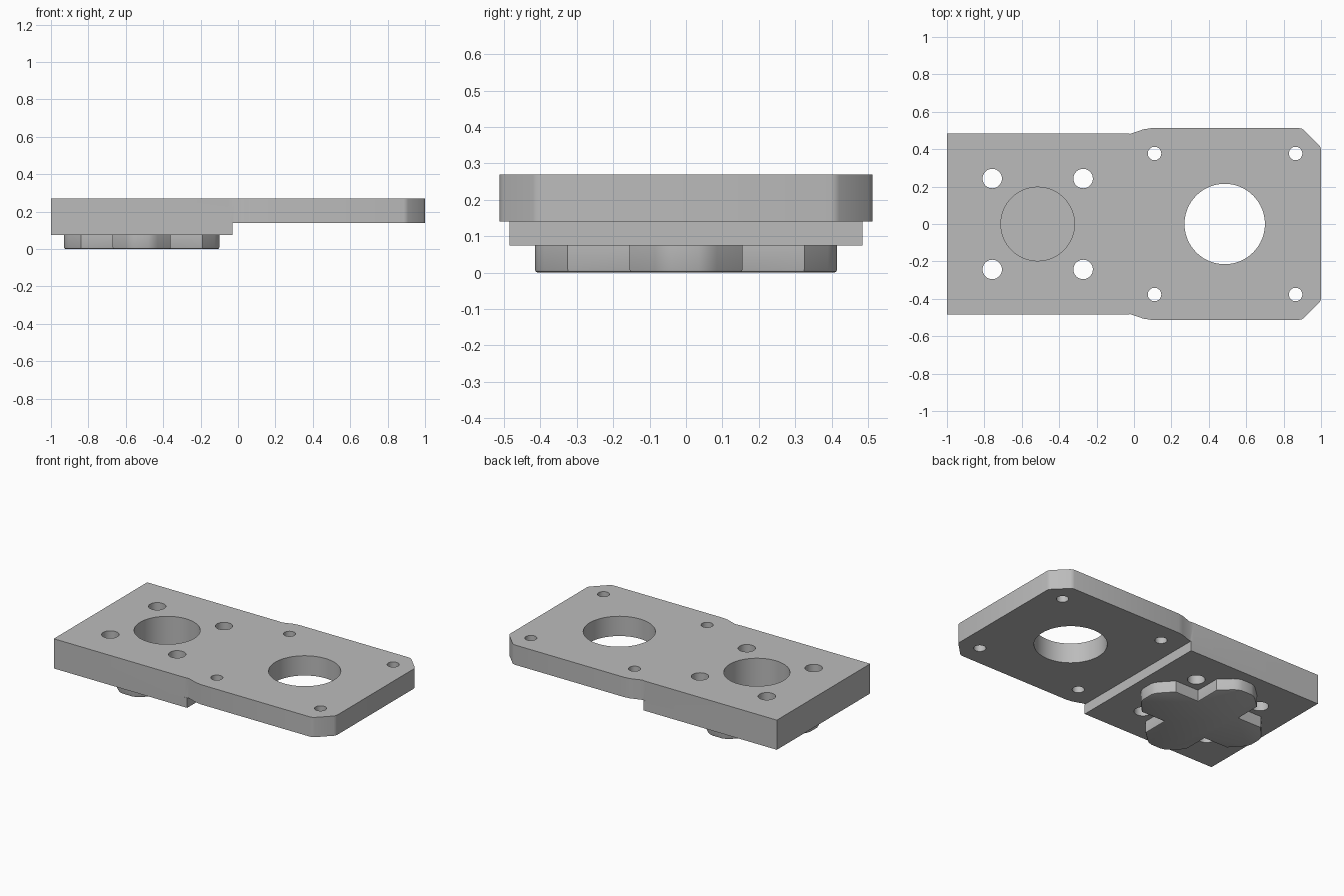
import bpy, bmesh, math

cube = bpy.data.objects.get("Cube")
if cube:
    bpy.data.objects.remove(cube)

grey = bpy.data.materials.new("light_grey")
grey.use_nodes = True
grey.diffuse_color = (0.5, 0.5, 0.5, 1)
grey.node_tree.nodes["Principled BSDF"].inputs["Base Color"].default_value = (0.5, 0.5, 0.5, 1)


def prism(name, outline, z0, z1, bottom_bevel=0):
    """Extrude a counter-clockwise outline from z0 up to z1."""
    bm = bmesh.new()
    base = bm.faces.new([bm.verts.new((x, y, z0)) for x, y in outline])
    top = bmesh.ops.extrude_face_region(bm, geom=[base])["geom"]
    bmesh.ops.translate(bm, vec=(0, 0, z1 - z0),
                        verts=[v for v in top if isinstance(v, bmesh.types.BMVert)])
    bmesh.ops.recalc_face_normals(bm, faces=bm.faces)
    if bottom_bevel:
        rim = [e for e in bm.edges if all(abs(v.co.z - z0) < 1e-5 for v in e.verts)]
        bmesh.ops.bevel(bm, geom=rim, offset=bottom_bevel, segments=2,
                        profile=0.5, affect='EDGES')
    mesh = bpy.data.meshes.new(name)
    bm.to_mesh(mesh)
    bm.free()
    obj = bpy.data.objects.new(name, mesh)
    bpy.context.collection.objects.link(obj)
    mesh.materials.append(grey)
    return obj


def circle(cx, cy, r, n=64):
    return [(cx + r * math.cos(math.tau * i / n), cy + r * math.sin(math.tau * i / n))
            for i in range(n)]


def combine(target, other, operation):
    """Apply a boolean to the target and drop the other object."""
    mod = target.modifiers.new("join_or_cut", 'BOOLEAN')
    mod.operation, mod.object, mod.solver = operation, other, 'EXACT'
    bpy.context.view_layer.objects.active = target
    bpy.ops.object.modifier_apply(modifier=mod.name)
    bpy.data.objects.remove(other)


BOSS_X = -0.515
TOP = 0.27

# Plate: narrow left half flaring to a wider right half with eased corners
half = [(-1, -0.485), (-0.05, -0.485), (-0.02, -0.482), (0.05, -0.513 + 0.007),
        (0.09, -0.512), (0.885, -0.512), (0.898, -0.509), (0.909, -0.502),
        (0.99, -0.421), (0.997, -0.411), (1, -0.398)]
plate = prism("motor_plate", half + [(x, -y) for x, y in reversed(half)], 0.14, TOP)

# Thicker block under the left half
block = prism("step_block", [(-1, -0.485), (-0.03, -0.485), (-0.03, 0.485), (-1, 0.485)],
              0.075, 0.14)
combine(plate, block, 'UNION')

# Cross-shaped boss: one arm repeated four times
arm = [(0.155, -0.155), (0.325, -0.155), (0.39, -0.085), (0.407, -0.062), (0.415, -0.035)]
arm += [(x, -y) for x, y in reversed(arm[1:])]
cross = []
for k in range(4):
    c, s = round(math.cos(k * math.pi / 2)), round(math.sin(k * math.pi / 2))
    cross += [(BOSS_X + c * x - s * y, s * x + c * y) for x, y in arm]
combine(plate, prism("cross_boss", cross, 0, 0.075, 0.008), 'UNION')

# Bores: blind one over the boss, open one on the right
combine(plate, prism("blind_bore", circle(BOSS_X, 0, 0.197), 0.04, 0.4), 'DIFFERENCE')
combine(plate, prism("open_bore", circle(0.485, 0, 0.215), -0.1, 0.4), 'DIFFERENCE')

# Bolt holes: a square of four around each bore
for cx, spread, r in ((BOSS_X, 0.243, 0.052), (0.487, 0.377, 0.036)):
    for sx in (-1, 1):
        for sy in (-1, 1):
            hole = prism("bolt_hole", circle(cx + sx * spread, sy * spread, r, 40), -0.1, 0.4)
            combine(plate, hole, 'DIFFERENCE')

# Smooth the curved walls, keep edges sharp
bpy.ops.object.select_all(action='DESELECT')
plate.select_set(True)
bpy.context.view_layer.objects.active = plate
bpy.ops.object.shade_smooth_by_angle(angle=math.radians(25))
